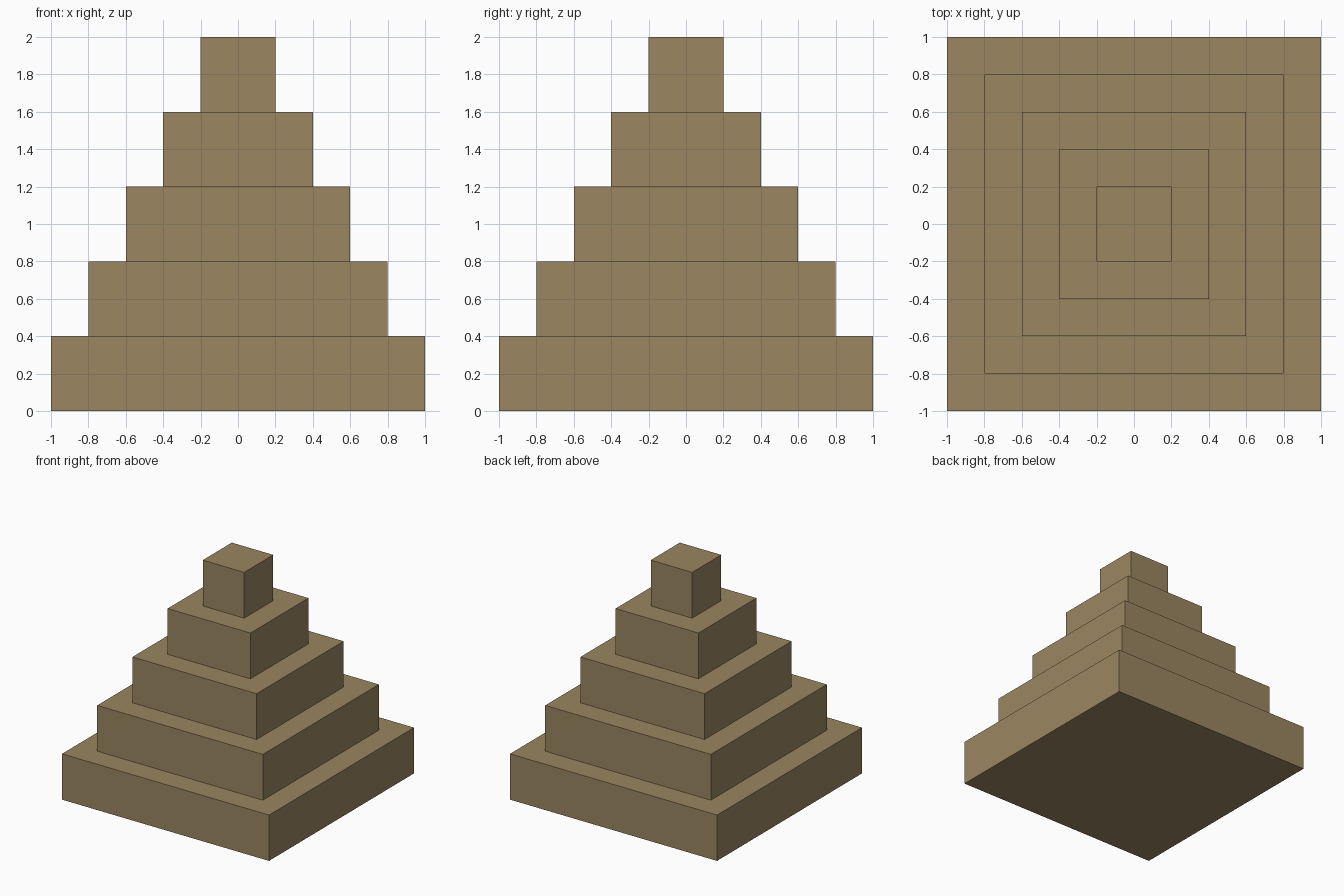
import bpy, bmesh

if "Cube" in bpy.data.objects:
    bpy.data.objects.remove(bpy.data.objects["Cube"])

STEPS, RISE, TREAD = 5, 0.4, 0.2

stone = bpy.data.materials.new("sandstone")
stone.diffuse_color = (0.328, 0.238, 0.119, 1.0)
stone.use_nodes = True
stone.node_tree.nodes["Principled BSDF"].inputs["Base Color"].default_value = stone.diffuse_color

bm = bmesh.new()

# Square base footprint
base = bm.faces.new([bm.verts.new((x, y, 0)) for x, y in
                     ((-1, -1), (-1, 1), (1, 1), (1, -1))])


def raise_face(face):
    """Extrude a face upward by one step and return the new top."""
    top = bmesh.ops.extrude_face_region(bm, geom=[face])["geom"]
    bmesh.ops.translate(bm, vec=(0, 0, RISE),
                        verts=[v for v in top if isinstance(v, bmesh.types.BMVert)])
    return next(f for f in top if isinstance(f, bmesh.types.BMFace))


# Bottom tier keeps the footprint as its underside
bottom = bm.faces.new([bm.verts.new(v.co) for v in base.verts])
top = raise_face(base)

# Each further tier: inset the tread, then raise the middle
for i in range(1, STEPS):
    bmesh.ops.inset_individual(bm, faces=[top], thickness=TREAD, use_even_offset=True)
    top = raise_face(top)

# Weld the underside and tidy up
bmesh.ops.remove_doubles(bm, verts=bm.verts, dist=1e-4)
seen = set()
for f in list(bm.faces):
    key = frozenset(v.index for v in f.verts)
bm.verts.index_update()
for f in list(bm.faces):
    key = frozenset(v.index for v in f.verts)
    if key in seen:
        bm.faces.remove(f)
    seen.add(key)
bmesh.ops.recalc_face_normals(bm, faces=bm.faces)

mesh = bpy.data.meshes.new("stepped_pyramid")
bm.to_mesh(mesh)
bm.free()
mesh.materials.append(stone)
bpy.context.collection.objects.link(bpy.data.objects.new("stepped_pyramid", mesh))
